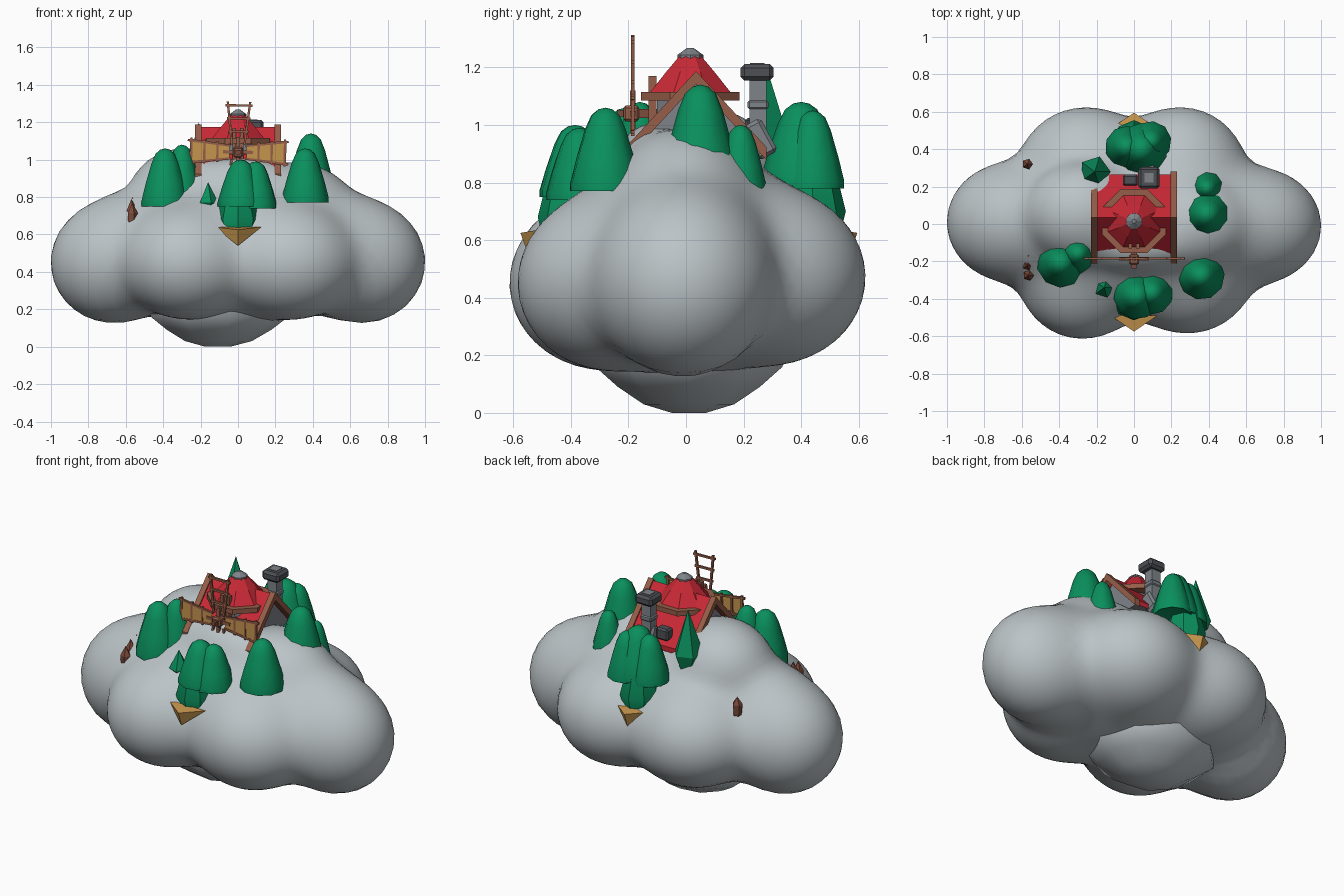
import bpy, bmesh, math
from mathutils import Vector, Matrix

if "Cube" in bpy.data.objects:
    bpy.data.objects.remove(bpy.data.objects["Cube"])


def material(name, r, g, b):
    m = bpy.data.materials.new(name)
    m.use_nodes = True
    m.diffuse_color = (r, g, b, 1)
    node = next(n for n in m.node_tree.nodes if n.type == 'BSDF_PRINCIPLED')
    node.inputs["Base Color"].default_value = (r, g, b, 1)
    return m


CLOUD = material("cloud grey", .50, .55, .57)
GREEN = material("tree green", .003, .28, .11)
RED = material("roof red", .58, .022, .036)
WOOD = material("warm wood", .30, .11, .065)
DARKWOOD = material("dark wood", .20, .07, .045)
TAN = material("sail tan", .56, .30, .075)
STONE = material("stone grey", .21, .23, .25)
SLATE = material("slate grey", .075, .08, .09)


def finish(name, bm, mat, smooth=None):
    bmesh.ops.recalc_face_normals(bm, faces=bm.faces)
    me = bpy.data.meshes.new(name)
    bm.to_mesh(me)
    bm.free()
    me.materials.append(mat)
    ob = bpy.data.objects.new(name, me)
    bpy.context.collection.objects.link(ob)
    if smooth:
        bpy.ops.object.select_all(action='DESELECT')
        ob.select_set(True)
        bpy.context.view_layer.objects.active = ob
        bpy.ops.object.shade_smooth_by_angle(angle=math.radians(smooth))
    return ob


def box(name, center, size, mat, turn=0, bevel=0):
    bm = bmesh.new()
    bmesh.ops.create_cube(bm, size=1)
    bmesh.ops.scale(bm, vec=size, verts=bm.verts)
    if bevel:
        bmesh.ops.bevel(bm, geom=bm.edges[:], offset=bevel, segments=1, affect='EDGES')
    bm.transform(Matrix.Translation(center) @ Matrix.Rotation(turn, 4, 'X'))
    return finish(name, bm, mat)


def beam(name, a, b, width, mat):
    # Square bar between two points
    bm = bmesh.new()
    bmesh.ops.create_cube(bm, size=1)
    bmesh.ops.scale(bm, vec=(width, width, (b - a).length), verts=bm.verts)
    rot = (b - a).to_track_quat('Z', 'Y').to_matrix().to_4x4()
    bm.transform(Matrix.Translation((a + b) / 2) @ rot)
    return finish(name, bm, mat)


def lathe(name, profile, sides, mat, at=(0, 0, 0), scale=(1, 1, 1), smooth=None, spin=0.0):
    bm = bmesh.new()
    rings = []
    for r, z in profile:
        rings.append([bm.verts.new((r * math.cos(a), r * math.sin(a), z)) for a in
                      (math.tau * i / sides + spin for i in range(sides))])
    for low, high in zip(rings, rings[1:]):
        for i in range(sides):
            j = (i + 1) % sides
            bm.faces.new((low[i], low[j], high[j], high[i]))
    bm.faces.new(rings[0])
    bm.faces.new(rings[-1])
    bmesh.ops.remove_doubles(bm, verts=bm.verts, dist=1e-5)
    bmesh.ops.scale(bm, vec=scale, verts=bm.verts)
    bmesh.ops.translate(bm, vec=at, verts=bm.verts)
    return finish(name, bm, mat, smooth)


def prism(name, outline, x0, x1, mat):
    # Extrude a (y, z) outline along x
    bm = bmesh.new()
    face = bm.faces.new([bm.verts.new((x0, y, z)) for y, z in outline])
    ext = bmesh.ops.extrude_face_region(bm, geom=[face])
    moved = [v for v in ext["geom"] if isinstance(v, bmesh.types.BMVert)]
    bmesh.ops.translate(bm, vec=(x1 - x0, 0, 0), verts=moved)
    return finish(name, bm, mat)


# Cloud: a ball pushed out to the blended surface of several ellipsoids
lumps = [((0, 0, .45), (.60, .42, .32)),          # core
         ((0, 0, .61), (.58, .40, .30)),          # upper body
         ((-.28, .06, .84), (.28, .25, .22)),     # peak beside the house
         ((.30, 0, .78), (.28, .22, .20)),
         ((.02, -.11, .85), (.26, .13, .15)),     # mound under the windmill
         ((-.52, 0, .62), (.25, .22, .20)), ((.52, 0, .60), (.25, .22, .20)),
         ((-.67, .01, .45), (.33, .31, .32)), ((.67, -.01, .45), (.33, .30, .32)),
         ((-.28, -.3, .45), (.32, .31, .29)), ((.29, -.28, .45), (.33, .30, .29)),
         ((-.26, .31, .47), (.34, .31, .29)), ((.25, .31, .47), (.33, .31, .29))]


def density(p):
    total = 0
    for c, r in lumps:
        d = math.sqrt(sum(((p[i] - c[i]) / r[i]) ** 2 for i in range(3)))
        total += math.exp(6 * (1 - d))
    return total


bm = bmesh.new()
bmesh.ops.create_icosphere(bm, subdivisions=5, radius=1)
heart = Vector((0, 0, .48))
for v in bm.verts:
    way, near, far = v.co.normalized(), 0.0, 1.6
    for step in range(18):
        mid = (near + far) / 2
        if density(heart + way * mid) > 1:
            near = mid
        else:
            far = mid
    v.co = heart + way * near
finish("cloud", bm, CLOUD, 60)
lathe("cloud_keel", [(.06, 0), (.16, .03), (.25, .09), (.33, .16), (.35, .25)], 9, CLOUD,
      at=(-.11, .01, 0), scale=(1.15, 1, 1), smooth=50)

# Trees: rounded cones given as x, y, bottom, top, radius
crown = [(.8, .03), (1, 0), (1, .1), (.82, .4), (.58, .74), (.40, .91), (.2, .98), (0, 1)]
trees = [(.04, .40, .79, 1.08, .14), (-.04, .41, .78, 1.05, .115), (.09, .44, .78, 1.05, .11),
         (.39, .05, .79, 1.14, .135), (.39, .19, .76, 1.0, .09),
         (.36, -.28, .77, 1.06, .125),
         (.015, -.385, .75, 1.0, .125), (.095, -.37, .74, .99, .115),
         (-.39, -.21, .75, 1.06, .13), (-.30, -.16, .78, 1.08, .11)]
for x, y, low, top, r in trees:
    lathe("tree_crown", crown, 10, GREEN, (x, y, low), (r, r, top - low), 45, x * 9)
for y, z in ((-.40, .62), (.44, .64)):
    lathe("tree_skirt", [(.10, 0), (.115, .06), (.08, .2)], 8, GREEN, (0, y, z), smooth=40)
for x, y, low, top, r in ((-.21, .28, .85, 1.2, .085), (-.16, -.34, .73, .88, .055)):
    lathe("pointed_tree", [(r * .6, 0), (r, (top - low) * .25), (0, top - low)], 5, GREEN, (x, y, low))

# Wedge-shaped ledges below the front and back trees
for s in (-1, 1):
    bm = bmesh.new()
    top = [bm.verts.new(p) for p in ((-.125, s * .49, .64), (.125, s * .49, .64), (0, s * .575, .625))]
    tip = bm.verts.new((0, s * .545, .54))
    bm.faces.new(top)
    for i in range(3):
        bm.faces.new((top[i], top[(i + 1) % 3], tip))
    ob = finish("wooden_ledge", bm, TAN)
    if s > 0:
        ob.location.y = .02

# Gabled house
RIDGE, RZ = .035, 1.175
slope = 1.08


def gable(half, drop):
    return [(RIDGE - half, RZ - drop - half * slope), (RIDGE, RZ - drop),
            (RIDGE + half, RZ - drop - half * slope)]


prism("house_body", gable(.21, .03), -.18, .18, STONE)
prism("gable_roof", gable(.23, 0) + gable(.23, .03)[::-1], -.205, .205, RED)
for s in (-1, 1):
    x = s * .212
    prism("barge_board", gable(.245, -.012) + gable(.245, .033)[::-1], x - .017, x + .017, WOOD)

# Round tower with an eight-sided roof
T = (0, .015, 0)
lathe("tower_wall", [(.125, .85), (.125, 1.1)], 8, STONE, T, spin=math.pi / 8)
lathe("tower_rim", [(.15, 1.085), (.185, 1.085), (.185, 1.115), (.15, 1.115)], 8, WOOD, T, spin=math.pi / 8)
lathe("tower_roof", [(.165, 1.1), (.15, 1.115), (.09, 1.185), (.04, 1.24)], 8, RED, T, spin=math.pi / 8)
lathe("tower_cap", [(.045, 1.23), (.045, 1.243), (.012, 1.267)], 8, STONE, T)

# Chimney
box("chimney_shaft", (.075, .25, 1.05), (.06, .06, .24), STONE)
box("chimney_foot", (.075, .255, .95), (.085, .075, .13), STONE, .5, .012)
box("chimney_collar", (.075, .25, 1.07), (.072, .072, .03), STONE, 0, .006)
box("chimney_cap", (.08, .247, 1.183), (.115, .115, .058), SLATE, 0, .014)
box("chimney_opening", (.08, .247, 1.212), (.05, .05, .006), STONE)
box("flue_box", (-.02, .235, .99), (.08, .06, .07), SLATE, 0, .01)

# Windmill hub, axle and post
HZ, VY = 1.04, -.185
box("axle", (0, -.13, HZ), (.03, .16, .03), DARKWOOD)
box("hub", (0, -.19, HZ), (.055, .055, .055), WOOD, 0, .008)
box("hub_pin", (0, -.225, HZ), (.025, .025, .025), DARKWOOD)
for s in (-1, 1):
    box("front_post", (s * .02, -.117, 1.08), (.02, .028, .18), WOOD)

# Four ladder vanes, canvas on the two level ones
for k in range(4):
    a = k * math.pi / 2 - .02
    out, side = Vector((math.cos(a), 0, math.sin(a))), Vector((-math.sin(a), 0, math.cos(a)))

    def spot(r, t, y=VY):
        return Vector((0, y, HZ)) + out * r + side * t

    for s in (-1, 1):
        beam("vane_rail", spot(.04, s * .034), spot(.27, s * .06), .012, WOOD)
    beam("vane_spar", spot(0, 0), spot(.08, 0), .018, WOOD)
    for r in (.11, .18, .25):
        w = .04 + r * .13
        beam("vane_rung", spot(r, -w), spot(r, w), .012, WOOD)
    if k % 2 == 0:
        bm = bmesh.new()
        bm.faces.new([bm.verts.new(spot(r, t, VY - .004)) for r, t in
                      ((.045, -.04), (.258, -.067), (.258, .067), (.045, .04))])
        bmesh.ops.solidify(bm, geom=bm.faces[:], thickness=.005)
        finish("vane_canvas", bm, TAN)

# Pointed fence stakes
for x, y, low, top in ((-.565, -.17, .66, .80), (-.57, -.22, .64, .79), (-.565, -.275, .63, .77),
                       (-.57, .32, .67, .78)):
    h = top - low
    lathe("fence_stake", [(.024, 0), (.03, h * .6), (0, h)], 5, DARKWOOD, (x, y, low))
